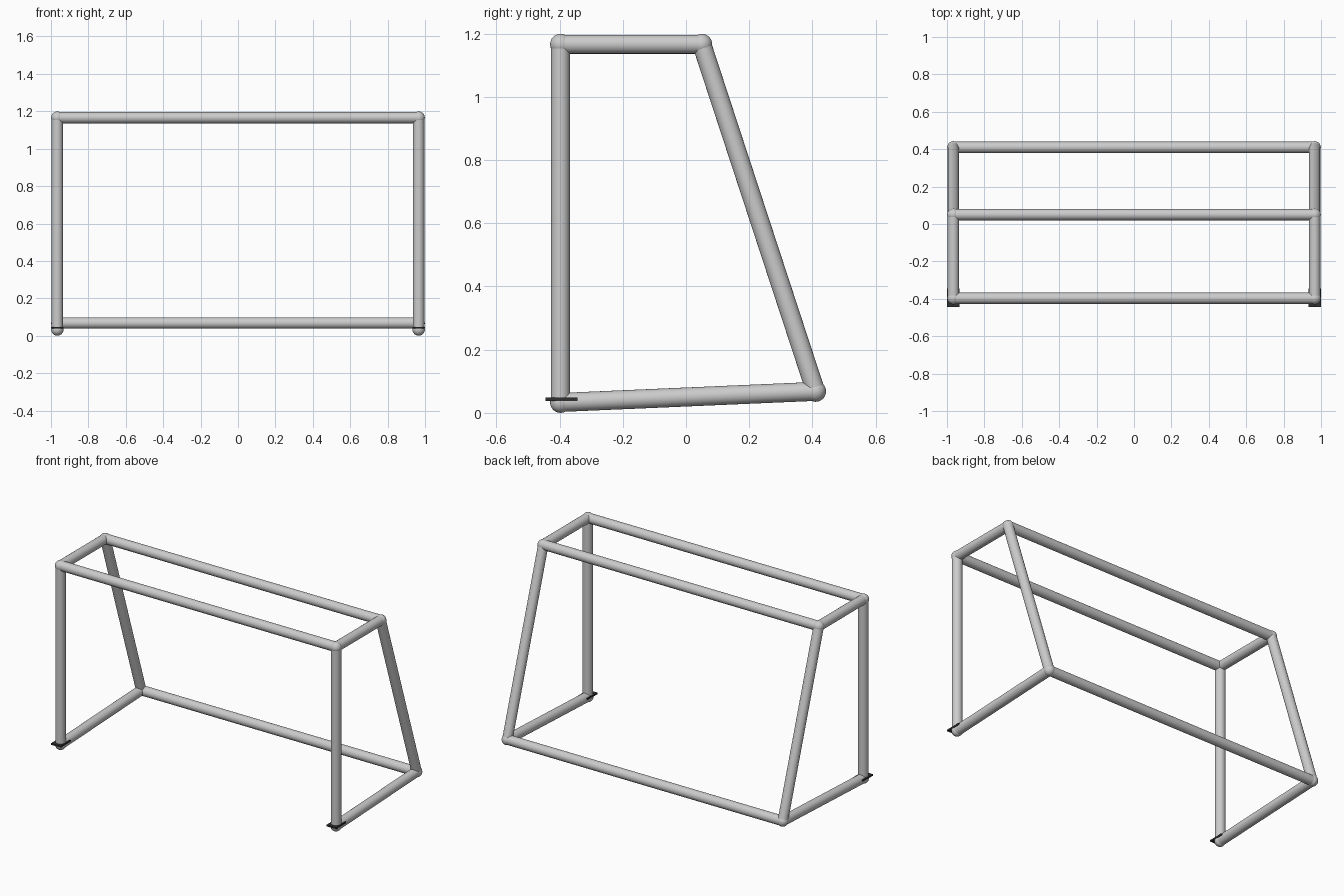
import bpy
from mathutils import Vector

cube = bpy.data.objects.get("Cube")
if cube:
    bpy.data.objects.remove(cube, do_unlink=True)


def material(name, rgb):
    m = bpy.data.materials.new(name)
    m.use_nodes = True
    color = (*rgb, 1)
    m.diffuse_color = color
    m.node_tree.nodes["Principled BSDF"].inputs["Base Color"].default_value = color
    return m


STEEL = material("light_grey_metal", (0.6, 0.6, 0.6))
DARK = material("dark_plate", (0.03, 0.03, 0.03))
X = 0.966
TUBE_R, JOINT_R = 0.03, 0.033


def finish(name, mat, smooth=True):
    ob = bpy.context.object
    ob.name = name
    ob.data.materials.append(mat)
    if smooth:
        bpy.ops.object.shade_smooth_by_angle()


def tube(name, a, b):
    a, b = Vector(a), Vector(b)
    d = b - a
    bpy.ops.mesh.primitive_cylinder_add(
        vertices=24, radius=TUBE_R, depth=d.length, location=(a + b) / 2,
        rotation=d.to_track_quat("Z", "Y").to_euler())
    finish(name, STEEL)


# Corner positions of the side frame (y, z)
corners = {
    "front_bottom": (-0.397, 0.033),
    "front_top": (-0.397, 1.166),
    "back_top": (0.05, 1.166),
    "back_bottom": (0.41, 0.068),
}
side_tubes = [
    ("front_post", "front_bottom", "front_top"),
    ("top_side_bar", "front_top", "back_top"),
    ("sloped_back_post", "back_top", "back_bottom"),
    ("ground_side_bar", "back_bottom", "front_bottom"),
]

# Side frames, ball joints and foot plates
for side, x in (("left", X), ("right", -X)):
    for name, a, b in side_tubes:
        tube(f"{side}_{name}", (x, *corners[a]), (x, *corners[b]))
    for name, pos in corners.items():
        bpy.ops.mesh.primitive_uv_sphere_add(
            segments=24, ring_count=12, radius=JOINT_R, location=(x, *pos))
        finish(f"{side}_{name}_joint", STEEL)
    bpy.ops.mesh.primitive_cube_add(size=1, location=(x, -0.394, 0.043))
    plate = bpy.context.object
    plate.scale = (0.068, 0.1, 0.01)
    finish(f"{side}_foot_plate", DARK, smooth=False)

# Long bars joining the two sides
for name, corner in (("crossbar", "front_top"), ("top_back_bar", "back_top"),
                     ("ground_back_bar", "back_bottom")):
    tube(name, (-X, *corners[corner]), (X, *corners[corner]))
